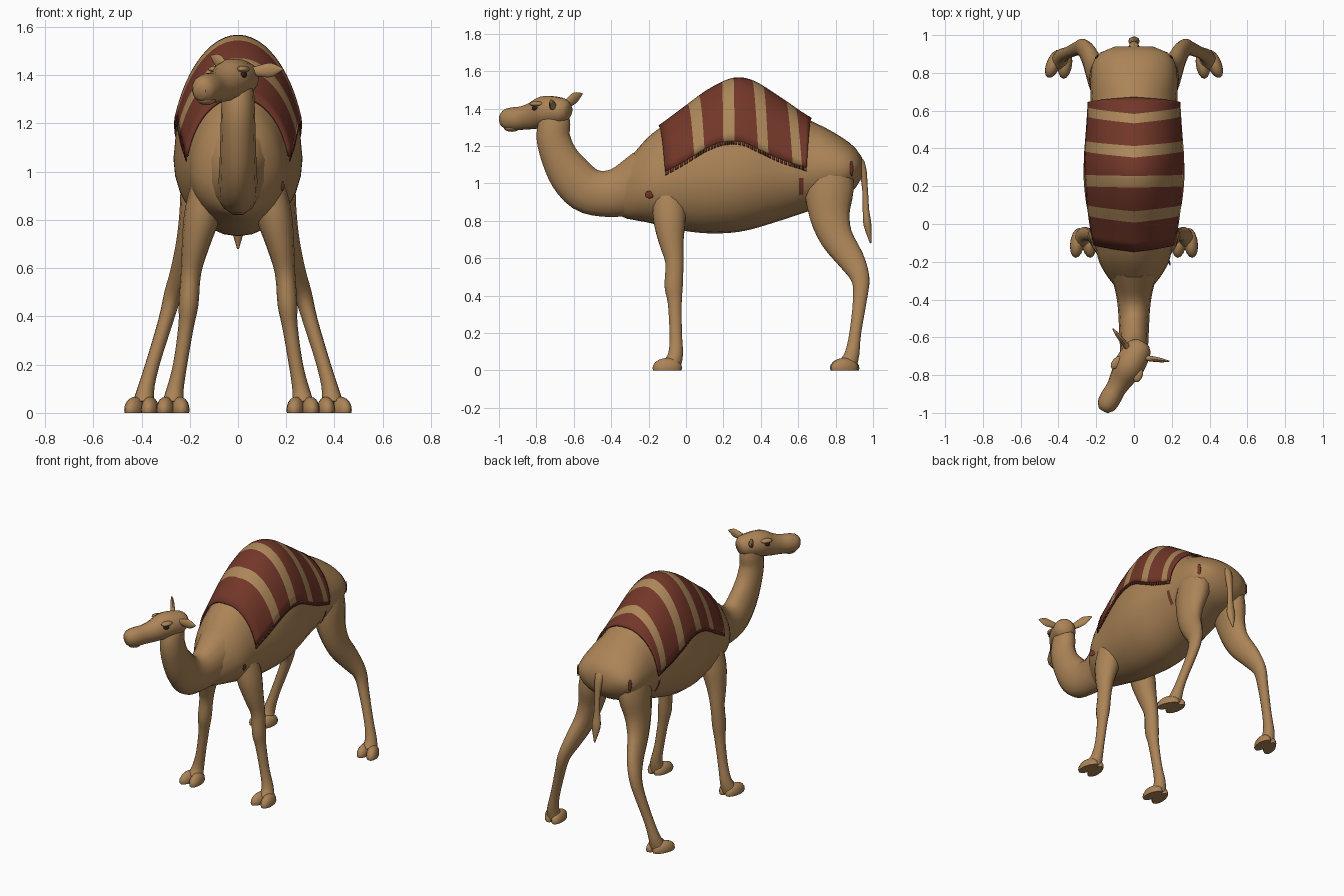
import bpy, bmesh, math
from mathutils import Vector, Matrix

if "Cube" in bpy.data.objects:
    bpy.data.objects.remove(bpy.data.objects["Cube"])


def material(name, rgb):
    m = bpy.data.materials.new(name)
    m.diffuse_color = (*rgb, 1)
    m.use_nodes = True
    m.node_tree.nodes["Principled BSDF"].inputs["Base Color"].default_value = m.diffuse_color
    return m


COAT = material("tan_coat", (0.41, 0.23, 0.095))
RED = material("blanket_red", (0.17, 0.038, 0.022))
STRIPE = material("stripe_sand", (0.41, 0.24, 0.10))
DARK = material("eye_dark_brown", (0.03, 0.016, 0.01))


def finish(name, bm, mats, mirror=False, head=False):
    bmesh.ops.recalc_face_normals(bm, faces=bm.faces)
    me = bpy.data.meshes.new(name)
    bm.to_mesh(me)
    bm.free()
    for m in mats:
        me.materials.append(m)
    ob = bpy.data.objects.new(name, me)
    bpy.context.collection.objects.link(ob)
    if head:  # head parts are built facing -y and turned to one side
        ob.location = (0.015, -0.68, 0)
        ob.rotation_euler = (0, 0, math.radians(-30))
    if mirror:
        ob.modifiers.new("mirror", 'MIRROR')
    bpy.ops.object.select_all(action='DESELECT')
    ob.select_set(True)
    bpy.context.view_layer.objects.active = ob
    bpy.ops.object.shade_smooth_by_angle(angle=math.radians(50))
    return ob


def interp(keys, rows, k):
    """Smooth cubic through rows placed at increasing keys."""
    n = len(keys)
    i = 0
    while i < n - 2 and k > keys[i + 1]:
        i += 1

    def slope(j, c):
        a, b = max(j - 1, 0), min(j + 1, n - 1)
        return (rows[b][c] - rows[a][c]) / (keys[b] - keys[a])
    h = keys[i + 1] - keys[i]
    t = (k - keys[i]) / h
    return [(2*t**3 - 3*t*t + 1) * rows[i][c] + (t**3 - 2*t*t + t) * h * slope(i, c)
            + (3*t*t - 2*t**3) * rows[i + 1][c] + (t**3 - t*t) * h * slope(i + 1, c)
            for c in range(len(rows[0]))]


def skin(bm, rings):
    vs = [[bm.verts.new(p) for p in r] for r in rings]
    n = len(vs[0])
    for a, b in zip(vs, vs[1:]):
        for j in range(n):
            bm.faces.new((a[j], a[(j + 1) % n], b[(j + 1) % n], b[j]))
    bm.faces.new(vs[0])
    bm.faces.new(vs[-1])


def tube(name, rows, n=14, ref=(1, 0, 0), mat=COAT, **kw):
    """rows: x, y, z, side radius, other radius."""
    keys = list(range(len(rows)))
    steps = (len(rows) - 1) * 3
    pts = [interp(keys, rows, s / 3) for s in range(steps + 1)]
    rings = []
    for s, p in enumerate(pts):
        t = (Vector(pts[min(s + 1, steps)][:3]) - Vector(pts[max(s - 1, 0)][:3])).normalized()
        side = Vector(ref)
        side = (side - side.dot(t) * t).normalized()
        up = t.cross(side)
        rings.append([Vector(p[:3]) + side * p[3] * math.cos(a) + up * p[4] * math.sin(a)
                      for a in (2 * math.pi * j / n for j in range(n))])
    bm = bmesh.new()
    skin(bm, rings)
    return finish(name, bm, [mat], **kw)


def blobs(name, items, mat, floor=False, **kw):
    """items: centre, radii, turn about z; floor flattens the underside."""
    bm = bmesh.new()
    for c, r, turn in items:
        M = Matrix.Translation(c) @ Matrix.Rotation(math.radians(turn), 4, 'Z') @ Matrix.Diagonal((*r, 1))
        bmesh.ops.create_uvsphere(bm, u_segments=14, v_segments=10, radius=1, matrix=M)
    if floor:
        for v in bm.verts:
            v.co.z = max(v.co.z, 0)
    return finish(name, bm, [mat], **kw)


# body: y, half width, top, widest height, bottom
BODY = [(-.38, .05, 1.04, .95, .86), (-.34, .09, 1.09, .96, .82), (-.28, .14, 1.16, .97, .805),
        (-.2, .185, 1.25, .99, .79), (-.1, .207, 1.325, 1.01, .765), (0, .23, 1.40, 1.03, .745),
        (.12, .255, 1.487, 1.04, .733), (.25, .267, 1.547, 1.05, .737), (.35, .264, 1.537, 1.06, .755),
        (.5, .243, 1.447, 1.07, .80), (.65, .23, 1.345, 1.07, .85), (.75, .23, 1.295, 1.08, .89),
        (.85, .218, 1.235, 1.08, .93), (.91, .175, 1.185, 1.09, .98), (.94, .1, 1.14, 1.09, 1.03)]
YS = [r[0] for r in BODY]


def body_point(y, a, off=0.0):
    """Point on the body at angle a from the spine."""
    _, w, top, mid, bot = interp(YS, BODY, y)
    h = top - mid if math.cos(a) > 0 else mid - bot
    w *= 1 - .06 * max(math.cos(a), 0)
    return Vector(((w + off) * math.sin(a), y, mid + (h + off) * math.cos(a)))


bm = bmesh.new()
skin(bm, [[body_point(-.38 + 1.32 * i / 40, 2 * math.pi * j / 28) for j in range(28)] for i in range(41)])
finish("body", bm, [COAT])

# neck and tail
tube("neck", [(0, -.22, 1.0, .14, .18), (0, -.35, .955, .1, .138), (0, -.45, .945, .085, .125),
              (0, -.54, .97, .08, .125), (0, -.62, 1.05, .076, .118), (0, -.68, 1.15, .073, .1),
              (0, -.71, 1.25, .07, .092), (0, -.70, 1.33, .066, .085), (0, -.685, 1.4, .05, .06)])
tube("tail", [(0, .86, 1.17, .035, .02), (0, .935, 1.11, .03, .022), (0, .957, .97, .018, .016),
              (0, .962, .86, .022, .018), (0, .97, .78, .03, .022), (0, .987, .68, .004, .004)], n=10)

# head
tube("head", [(0, .06, 1.385, .04, .04), (0, .03, 1.388, .066, .066), (0, -.03, 1.387, .078, .08),
              (0, -.09, 1.383, .08, .084), (0, -.155, 1.362, .066, .073), (0, -.22, 1.35, .054, .064),
              (0, -.28, 1.345, .056, .063), (0, -.325, 1.34, .05, .056), (0, -.352, 1.335, .03, .034)],
     head=True)
blobs("brows", [((.066, -.1, 1.425), (.024, .04, .014), 10)], COAT, mirror=True, head=True)
blobs("eyes", [((.069, -.105, 1.403), (.015, .02, .014), 10)], DARK, mirror=True, head=True)
blobs("lower_lip", [((0, -.29, 1.298), (.038, .045, .022), 0)], COAT, head=True)
for name, s, lift in (("right_ear", 1, .01), ("left_ear", -1, .065)):
    tube(name, [(s * .045, -.005, 1.415, .016, .016), (s * .09, .012, 1.415 + lift * .3, .026, .015),
                (s * .13, .028, 1.415 + lift * .7, .028, .012), (s * .172, .045, 1.415 + lift, .004, .004)],
         n=10, ref=(0, 0, 1), head=True)

# legs
tube("front_legs", [(.1, -.09, 1.06, .06, .08), (.145, -.09, .84, .075, .09), (.175, -.08, .7, .058, .07),
                    (.195, -.062, .58, .042, .05), (.205, -.066, .45, .041, .05),
                    (.215, -.06, .36, .032, .038), (.24, -.055, .2, .029, .034),
                    (.262, -.055, .09, .036, .04), (.27, -.075, .03, .05, .05)], mirror=True)
tube("hind_legs", [(.11, .775, 1.17, .05, .08), (.135, .77, 1.07, .08, .122), (.152, .765, .96, .085, .133),
                   (.175, .768, .83, .068, .11), (.2, .805, .71, .056, .09), (.235, .885, .59, .045, .072),
                   (.27, .932, .49, .037, .05), (.3, .93, .38, .031, .038), (.355, .905, .2, .029, .032),
                   (.384, .888, .09, .036, .04), (.39, .865, .03, .05, .05)], mirror=True)

# two-toed feet, tapering down from the ankle
blobs("front_feet", [((.27 + s * .03, -.1, .012), (.038, .08, .055), s * 8) for s in (-1, 1)],
      COAT, floor=True, mirror=True)
blobs("hind_feet", [((.395 + s * .03, .848, .012), (.038, .08, .055), 15 + s * 8) for s in (-1, 1)],
      COAT, floor=True, mirror=True)

# blanket: column positions along the spine and along the hem
SPINE = [-.145, .01, .07, .195, .255, .35, .41, .53, .58, .67]
HEM = [-.11, .045, .1, .2, .26, .385, .44, .57, .62, .645]
EDGE = [(-.11, 1.06), (0, 1.12), (.1, 1.18), (.2, 1.218), (.3, 1.218), (.4, 1.175), (.5, 1.13), (.64, 1.085)]
SUB, ROWS = 3, 12


def hem_angle(y):
    _, w, top, mid, bot = interp(YS, BODY, y)
    z = interp([e[0] for e in EDGE], EDGE, y)[1]
    return math.acos((z - mid) / (top - mid))


def blanket_point(c, t, off=.012):
    i = min(int(c), len(HEM) - 2)
    f = c - i
    a = SPINE[i] + (SPINE[i + 1] - SPINE[i]) * f
    b = HEM[i] + (HEM[i + 1] - HEM[i]) * f
    return body_point(a + (b - a) * abs(t), t * hem_angle(b), off)


bm = bmesh.new()
cols = (len(HEM) - 1) * SUB
grid = [[bm.verts.new(blanket_point(c / SUB, r / ROWS)) for r in range(-ROWS, ROWS + 1)]
        for c in range(cols + 1)]
for c in range(cols):
    for r in range(2 * ROWS):
        f = bm.faces.new((grid[c][r], grid[c + 1][r], grid[c + 1][r + 1], grid[c][r + 1]))
        f.material_index = (c // SUB) % 2
blanket = finish("blanket", bm, [RED, STRIPE])
mod = blanket.modifiers.new("thickness", 'SOLIDIFY')
mod.thickness, mod.offset = .01, 0

# fringe along both hems
bm = bmesh.new()
N = 54
for k in range(N):
    c0 = (len(HEM) - 1) * k / N
    p, q = blanket_point(c0, 1, .014), blanket_point(c0 + .11, 1, .014)
    d = Vector((0, 0, -.02))
    bm.faces.new([bm.verts.new(v) for v in (p, q, q + d, p + d)])
fringe = finish("blanket_fringe", bm, [RED], mirror=True)
mod = fringe.modifiers.new("thickness", 'SOLIDIFY')
mod.thickness, mod.offset = .006, 0

# small painted red marks on the shoulder, the flank before the thigh and the rump
blobs("shoulder_mark", [((.185, -.195, .94), (.005, .026, .02), 14)], RED)
blobs("rump_mark", [((.197, .885, 1.08), (.006, .012, .04), 40)], RED, mirror=True)
bm = bmesh.new()
strip = [[bm.verts.new(body_point(y, math.radians(100 + 6 * k), .004)) for y in (.605, .628)] for k in range(5)]
for a, b in zip(strip, strip[1:]):
    bm.faces.new((a[0], a[1], b[1], b[0]))
finish("flank_mark", bm, [RED], mirror=True)
